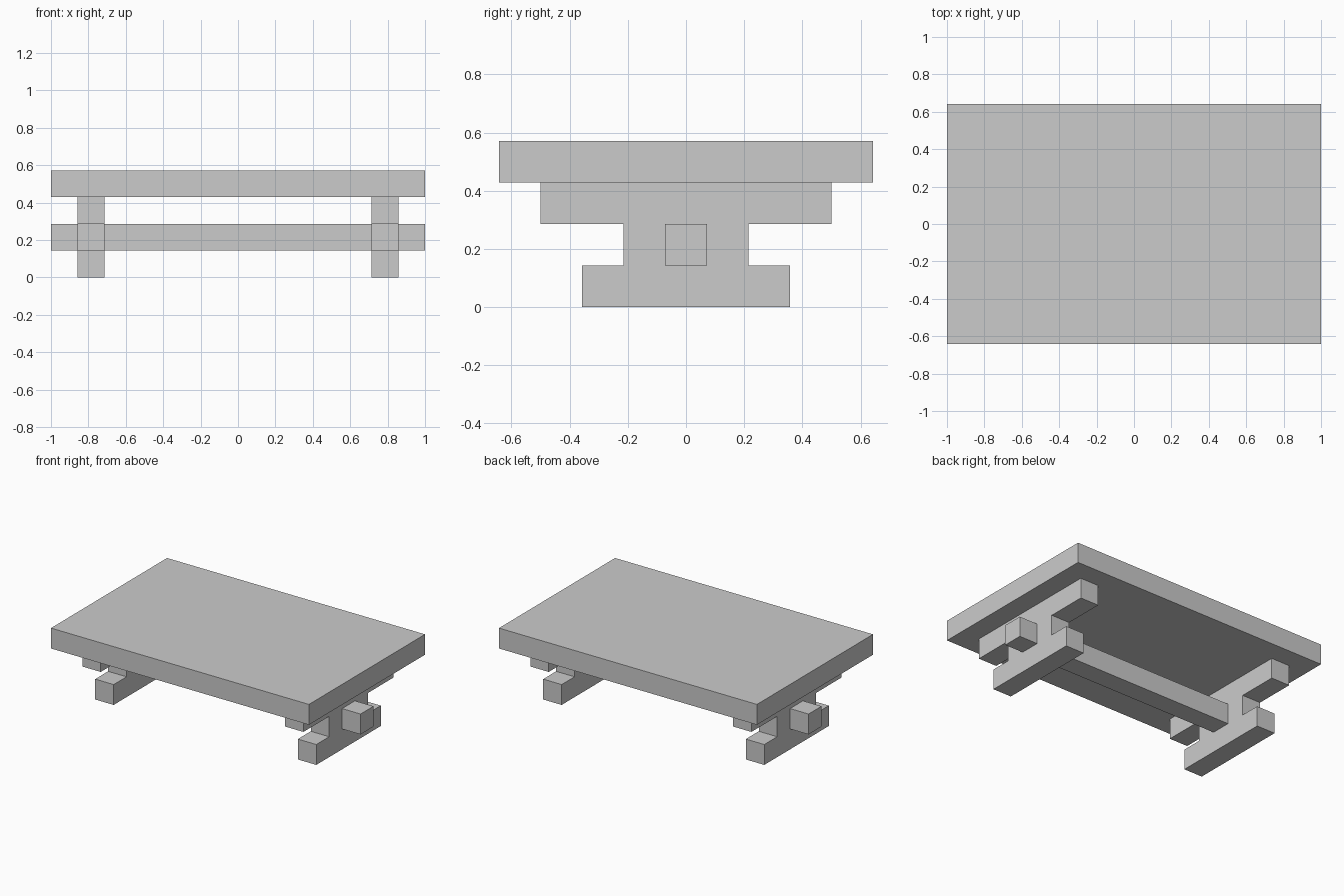
import bpy
import bmesh

cube = bpy.data.objects.get("Cube")
if cube:
    bpy.data.objects.remove(cube, do_unlink=True)

U = 1 / 7  # timber thickness, the module for every part

grey = bpy.data.materials.new("light_grey")
grey.use_nodes = True
colour = (0.6, 0.6, 0.6, 1)
grey.diffuse_color = colour
grey.node_tree.nodes["Principled BSDF"].inputs["Base Color"].default_value = colour


def extrude_x(name, profile, x0, x1):
    """Extrude a (y, z) profile along x; all values in modules."""
    bm = bmesh.new()
    face = bm.faces.new([bm.verts.new((x0 * U, y * U, z * U)) for y, z in profile])
    ext = bmesh.ops.extrude_face_region(bm, geom=[face])
    moved = [v for v in ext["geom"] if isinstance(v, bmesh.types.BMVert)]
    bmesh.ops.translate(bm, verts=moved, vec=((x1 - x0) * U, 0, 0))
    bmesh.ops.recalc_face_normals(bm, faces=bm.faces)
    mesh = bpy.data.meshes.new(name)
    bm.to_mesh(mesh)
    bm.free()
    mesh.materials.append(grey)
    obj = bpy.data.objects.new(name, mesh)
    bpy.context.collection.objects.link(obj)
    return obj


def mirrored(half):
    """Close a half profile across y = 0."""
    return half + [(-y, z) for y, z in reversed(half)]


# Table top
extrude_x("table_top", mirrored([(4.5, 3), (4.5, 4)]), -7, 7)

# Trestle legs: wide foot, narrow post, wider head
trestle = mirrored([(2.5, 0), (2.5, 1), (1.5, 1), (1.5, 2), (3.5, 2), (3.5, 3)])
for name, x in (("right_trestle", -6), ("left_trestle", 5)):
    extrude_x(name, trestle, x, x + 1)

# Stretcher beam running through both trestles
extrude_x("stretcher", mirrored([(0.5, 1), (0.5, 2)]), -7, 7)
